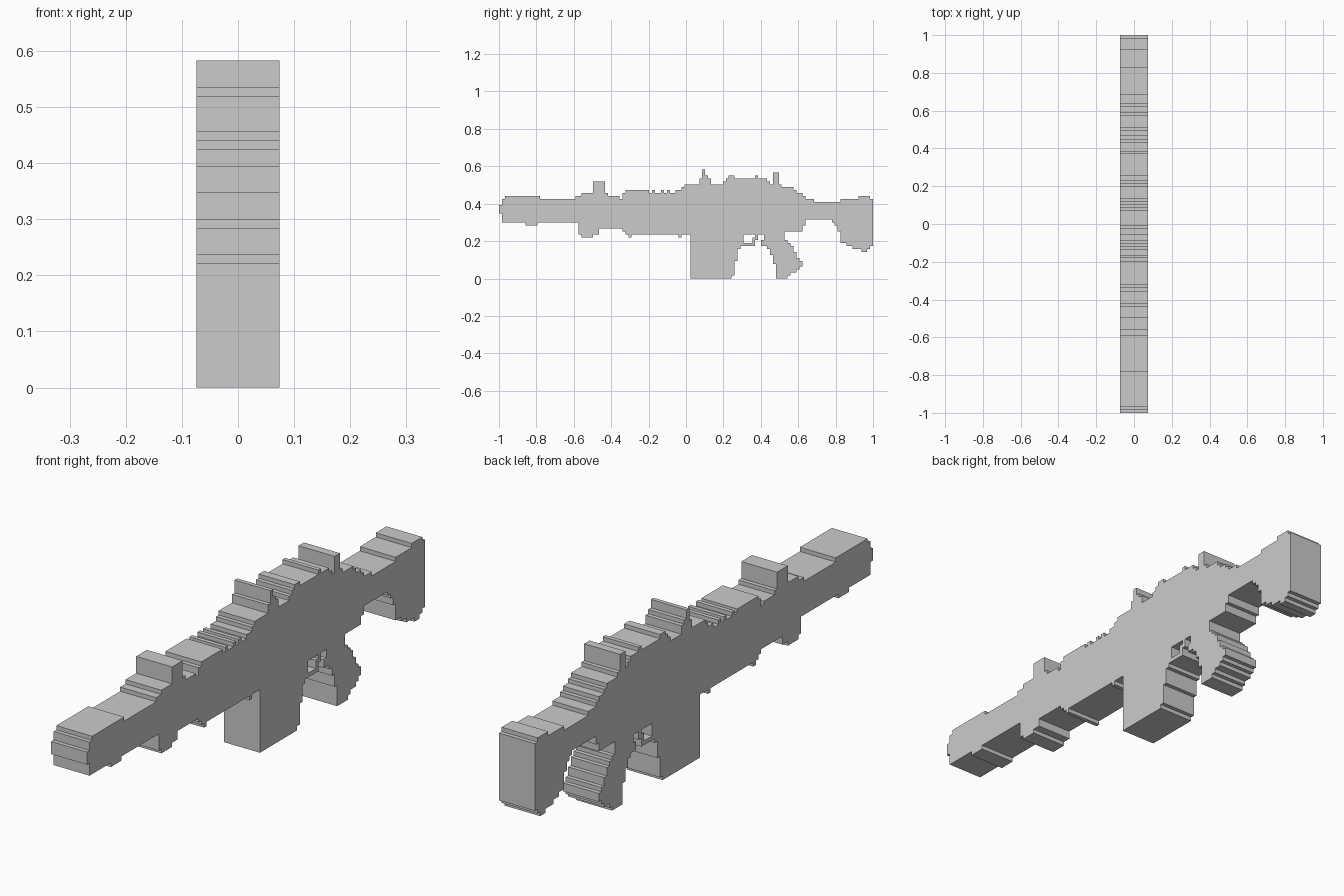
import bpy, bmesh, math

if "Cube" in bpy.data.objects:
    bpy.data.objects.remove(bpy.data.objects["Cube"])

U = 2 / 127      # step size of the blocky side profile
HALF = 0.0743    # half thickness in x
parts = {}


def steps(spec, col):
    """Height of a stepped line, given as (start column, height) pairs."""
    return [h for c, h in spec if c <= col][-1]


def part(name, end, top, bottom):
    """Fill the cells between two stepped lines, from the first column to end."""
    parts[name] = {(c, r) for c in range(top[0][0], end)
                   for r in range(steps(bottom, c), steps(top, c))}


# barrel and muzzle
part("barrel", 26, [(0, 25), (1, 27), (2, 28), (14, 27)],
     [(0, 22), (1, 19), (9, 18), (13, 19)])

# handguard with its ribbed top
part("handguard", 65,
     [(26, 28), (28, 29), (37, 28), (41, 27), (42, 29), (43, 30), (51, 29), (52, 30),
      (53, 29), (55, 30), (56, 29), (57, 30), (58, 29), (60, 30), (62, 31), (63, 32)],
     [(26, 19), (27, 15), (28, 14), (32, 15), (34, 17), (42, 16), (43, 15), (44, 14),
      (45, 15), (61, 14), (62, 15)])
part("front_sight", 36, [(32, 33)], [(32, 29)])

# receiver
part("receiver", 104,
     [(65, 32), (76, 33), (77, 34), (78, 35), (80, 34), (87, 35), (88, 34), (91, 33),
      (92, 32), (96, 31), (100, 30), (101, 29), (103, 28)],
     [(65, 15), (97, 16), (103, 18)])
part("middle_sight", 72, [(68, 34), (69, 37), (70, 35), (71, 34)], [(68, 32)])
part("rear_sight", 95, [(93, 36)], [(93, 32)])

# magazine
part("magazine", 83, [(65, 15)], [(65, 0), (79, 1), (80, 6), (81, 10), (82, 11)])

# trigger and guard
part("trigger_guard", 91, [(83, 12), (89, 13), (90, 15)], [(83, 11), (87, 12), (89, 11)])
part("trigger", 88, [(86, 14), (87, 15)], [(86, 12), (87, 13)])

# pistol grip
part("grip", 103,
     [(91, 15), (97, 13), (98, 12), (99, 11), (100, 9), (101, 7), (102, 6)],
     [(91, 10), (92, 8), (93, 5), (94, 0), (98, 1), (99, 2), (101, 3), (102, 4)])

# shoulder stock
part("stock", 127, [(104, 27), (107, 26), (116, 27), (122, 28), (126, 27)],
     [(104, 20), (113, 19), (114, 18), (115, 16), (116, 12), (118, 11), (120, 10),
      (123, 9), (125, 10), (126, 11)])

filled = set().union(*parts.values())


def build(name, cells):
    """Mesh the cells, leaving out every wall that touches another part."""
    bm = bmesh.new()

    def face(pts):
        bm.faces.new([bm.verts.new((x, (c - 63.5) * U, r * U)) for x, c, r in pts])

    for c, r in cells:
        ring = [(c, r), (c + 1, r), (c + 1, r + 1), (c, r + 1)]
        face([(HALF, *p) for p in ring])
        face([(-HALF, *p) for p in reversed(ring)])
        for i, (dc, dr) in enumerate([(0, -1), (1, 0), (0, 1), (-1, 0)]):
            if (c + dc, r + dr) not in filled:
                a, b = ring[i], ring[(i + 1) % 4]
                face([(-HALF, *a), (-HALF, *b), (HALF, *b), (HALF, *a)])
    bmesh.ops.remove_doubles(bm, verts=bm.verts[:], dist=1e-4)
    bmesh.ops.dissolve_limit(bm, angle_limit=math.radians(1),
                             verts=bm.verts[:], edges=bm.edges[:])
    mesh = bpy.data.meshes.new(name)
    bm.to_mesh(mesh)
    bm.free()
    bpy.context.collection.objects.link(bpy.data.objects.new(name, mesh))


for name, cells in parts.items():
    build(name, cells)
